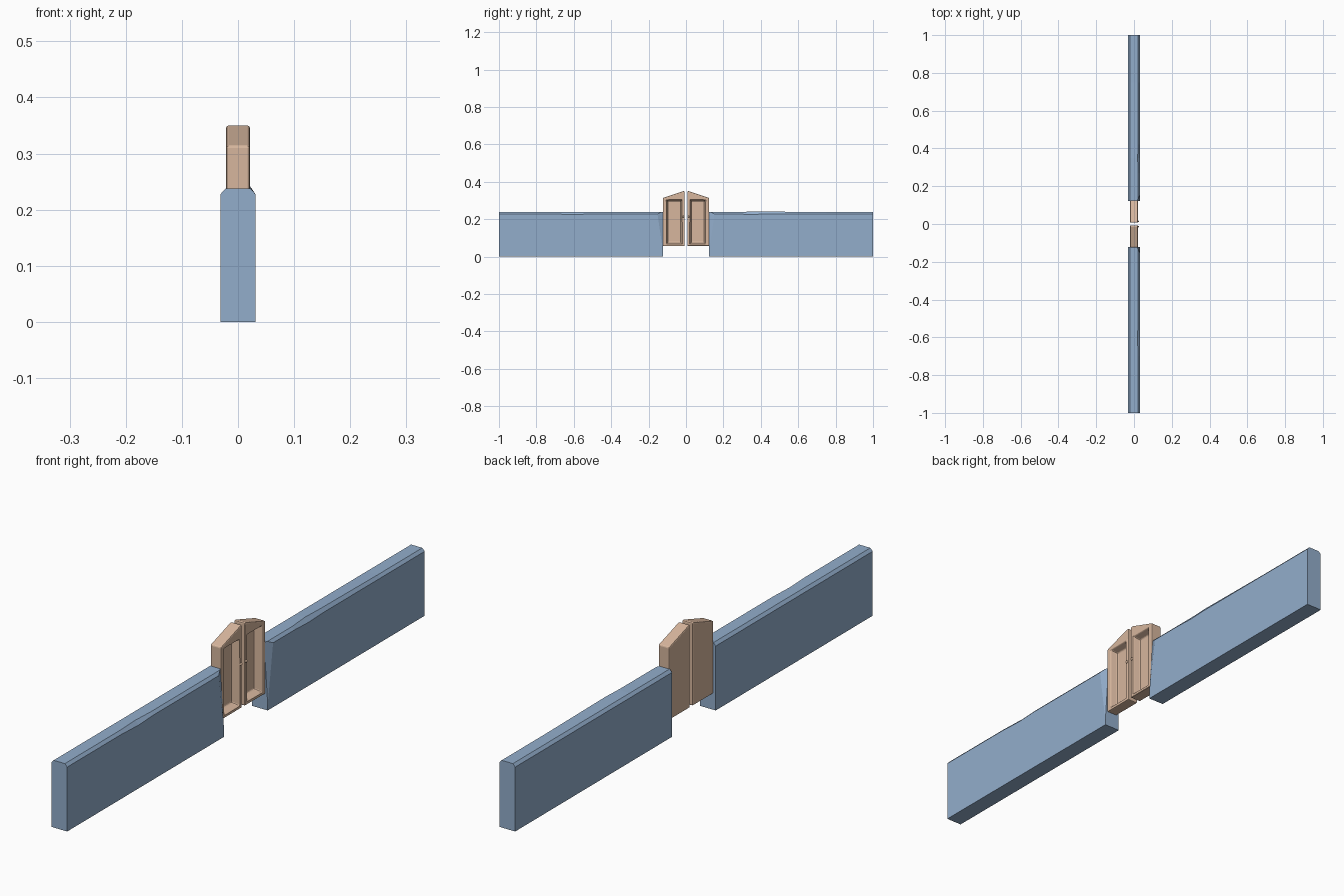
import bpy, bmesh
from mathutils import Vector

if "Cube" in bpy.data.objects:
    bpy.data.objects.remove(bpy.data.objects["Cube"])

def material(name, rgb):
    m = bpy.data.materials.new(name)
    m.diffuse_color = (*rgb, 1)
    m.use_nodes = True
    m.node_tree.nodes["Principled BSDF"].inputs["Base Color"].default_value = m.diffuse_color
    return m

STONE = material("wall_blue", (0.29, 0.42, 0.60))
WOOD = material("gate_tan", (0.68, 0.47, 0.34))

def finish(bm, name, mat):
    bmesh.ops.recalc_face_normals(bm, faces=bm.faces[:])
    me = bpy.data.meshes.new(name)
    bm.to_mesh(me)
    bm.free()
    me.materials.append(mat)
    ob = bpy.data.objects.new(name, me)
    bpy.context.collection.objects.link(ob)
    return ob

# Wall: chamfered section lofted along y; stations = (y, top lift, edge wear)
def wall(name, side, stations):
    bm = bmesh.new()
    rings = []
    for y, lift, wear in stations:
        prof = [(-.031, 0), (.031, 0), (.031, .228 - wear), (.022 - wear, .238 + lift),
                (-.022, .238), (-.031, .228)]
        rings.append([bm.verts.new((x, side * y, z)) for x, z in prof])
    for a, b in zip(rings, rings[1:]):
        for i in range(6):
            j = (i + 1) % 6
            bm.faces.new((a[i], a[j], b[j], b[i]))
    bm.faces.new(rings[0])
    bm.faces.new(rings[-1])
    # broken inner corner, tapering downwards
    cut = bmesh.ops.bisect_plane(bm, geom=bm.verts[:] + bm.edges[:] + bm.faces[:],
                                 plane_co=(.031, side * .125, .04),
                                 plane_no=Vector((1, -side * .45, .065)), clear_outer=True)
    edges = [e for e in cut["geom_cut"] if isinstance(e, bmesh.types.BMEdge)]
    bmesh.ops.holes_fill(bm, edges=edges)
    return finish(bm, name, STONE)

wall("front_wall", -1, [(.122, 0, 0), (.52, 0, 0), (.6, 0, .004), (.7, 0, 0), (1, 0, 0)])
wall("back_wall", 1, [(.122, 0, 0), (.27, 0, 0), (.35, .003, .003), (.42, .003, 0),
                      (.75, 0, 0), (1, 0, 0)])

# Gate leaf: sloped-top slab with a tapered recess on the +x face
def gate(name, side):
    T = .021
    outline = [(.007, .057), (.124, .057), (.124, .314), (.015, .35), (.007, .35)]
    recess = [(.021, .068), (.105, .068), (.105, .304), (.021, .304)]
    bm = bmesh.new()
    back = [bm.verts.new((-T, side * y, z)) for y, z in outline]
    front = [bm.verts.new((T, side * y, z)) for y, z in outline]
    rim = [bm.verts.new((T, side * y, z)) for y, z in recess]
    floor = [bm.verts.new((-.006, side * (.063 + (y - .063) * .82), .186 + (z - .186) * .93))
             for y, z in recess]
    bm.faces.new(back)
    bm.faces.new(floor)
    for i in range(5):
        j = (i + 1) % 5
        bm.faces.new((back[i], back[j], front[j], front[i]))
    for i in range(4):
        j = (i + 1) % 4
        bm.faces.new((rim[i], rim[j], floor[j], floor[i]))
    f = front
    for i in range(3 - 1):
        bm.faces.new((f[i], f[i + 1], rim[i + 1], rim[i]))
    bm.faces.new((f[2], f[3], f[4], rim[3], rim[2]))
    bm.faces.new((f[4], f[0], rim[0], rim[3]))
    ob = finish(bm, name, WOOD)
    bev = ob.modifiers.new("soft_edges", "BEVEL")
    bev.width, bev.segments = .004, 2
    bev.limit_method = 'ANGLE'

# Small round knob on the meeting stile
def knob(name, side):
    bm = bmesh.new()
    bmesh.ops.create_uvsphere(bm, u_segments=12, v_segments=8, radius=.005)
    bmesh.ops.translate(bm, verts=bm.verts[:], vec=(.021, side * .014, .214))
    for f in bm.faces:
        f.smooth = True
    finish(bm, name, WOOD)

for side, label in ((-1, "front"), (1, "back")):
    gate(label + "_gate", side)
    knob(label + "_gate_knob", side)
